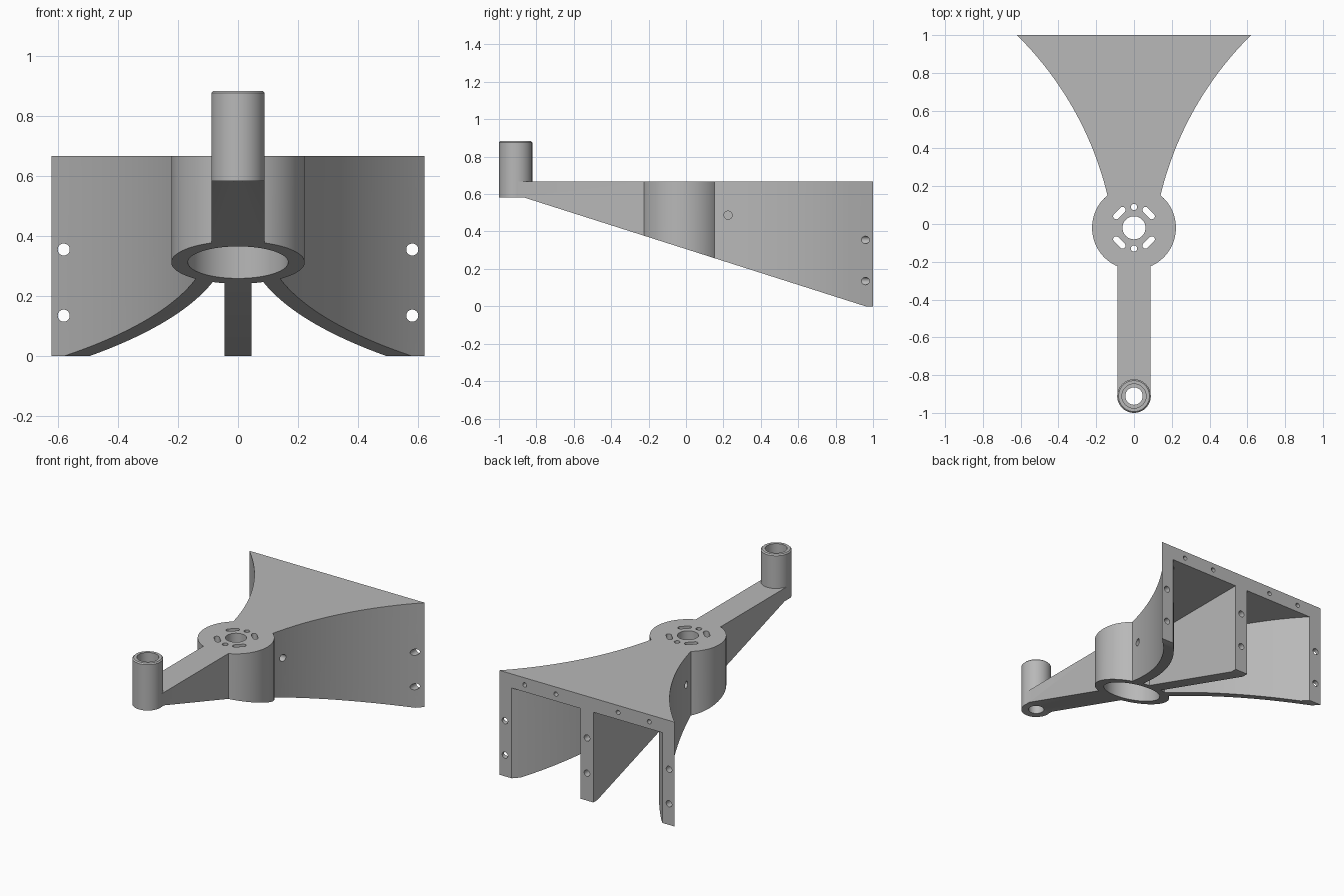
import bpy
import bmesh
from math import sin, cos, radians, pi
from mathutils import Matrix, Vector

if "Cube" in bpy.data.objects:
    bpy.data.objects.remove(bpy.data.objects["Cube"])

TOP = 0.667          # deck height
HUB_Y = -0.02        # hub centre
POST_Y = -0.911      # post centre
LOW = -0.1           # parts start below the sloped trim

grey = bpy.data.materials.new("plain grey")
grey.use_nodes = True
grey.diffuse_color = (0.48, 0.48, 0.48, 1)
grey.node_tree.nodes["Principled BSDF"].inputs["Base Color"].default_value = grey.diffuse_color


def make(name, bm):
    bmesh.ops.recalc_face_normals(bm, faces=bm.faces)
    mesh = bpy.data.meshes.new(name)
    bm.to_mesh(mesh)
    bm.free()
    mesh.materials.append(grey)
    obj = bpy.data.objects.new(name, mesh)
    bpy.context.collection.objects.link(obj)
    return obj


def prism(name, points, low, high, axis="z"):
    """Extrude a flat outline along z, or a (y, z) outline along x."""
    bm = bmesh.new()
    place = (lambda a, b: (a, b, low)) if axis == "z" else (lambda a, b: (low, a, b))
    face = bm.faces.new([bm.verts.new(place(a, b)) for a, b in points])
    new = bmesh.ops.extrude_face_region(bm, geom=[face])["geom"]
    step = Vector((0, 0, high - low)) if axis == "z" else Vector((high - low, 0, 0))
    bmesh.ops.translate(bm, vec=step, verts=[v for v in new if isinstance(v, bmesh.types.BMVert)])
    return make(name, bm)


def rod(name, start, end, radius, sides=32, bevel=0):
    """Cylinder between two points, with an optional bevelled end rim."""
    start, end = Vector(start), Vector(end)
    bm = bmesh.new()
    bmesh.ops.create_cone(bm, cap_ends=True, segments=sides, radius1=radius,
                          radius2=radius, depth=(end - start).length)
    if bevel:
        rim = [e for e in bm.edges if all(v.co.z > 0 for v in e.verts)]
        bmesh.ops.bevel(bm, geom=rim, offset=bevel, segments=1, affect="EDGES")
    turn = (end - start).to_track_quat("Z", "Y").to_matrix().to_4x4()
    bm.transform(Matrix.Translation((start + end) / 2) @ turn)
    return make(name, bm)


def combine(body, other, operation):
    mod = body.modifiers.new("join", "BOOLEAN")
    mod.operation, mod.object, mod.solver = operation, other, "EXACT"
    with bpy.context.temp_override(object=body, active_object=body):
        bpy.ops.object.modifier_apply(modifier=mod.name)
    bpy.data.objects.remove(other)


def arc(radius, first, last, count=28):
    """Concave side curve of the flared tail."""
    angles = [radians(first + (last - first) * i / count) for i in range(count + 1)]
    return [(1.862 + radius * cos(a), -0.262 + radius * sin(a)) for a in angles]


# Flared tail: concave sides, deck on top
side = [(0.14, 0)] + arc(1.7706, 166.5, 134.5)
side[-1] = (0.62, 1)
body = prism("bracket_body", side + [(-x, y) for x, y in reversed(side)], LOW, TOP)

# Hollow pockets on both sides of the middle rib
pocket = [(0.045, 0.119)] + arc(1.833, 168, 131)
pocket.append((0.045, pocket[-1][1]))
for s in (1, -1):
    combine(body, prism("pocket", [(s * x, y) for x, y in pocket], -0.5, TOP - 0.09), "DIFFERENCE")

# Hub, forward arm and upright post
combine(body, rod("hub", (0, HUB_Y, LOW), (0, HUB_Y, TOP), 0.222, 96), "UNION")
arm = [(-0.088, POST_Y), (0.088, POST_Y), (0.088, -0.1), (-0.088, -0.1)]
combine(body, prism("arm", arm, LOW, TOP), "UNION")
combine(body, rod("post", (0, POST_Y, LOW), (0, POST_Y, 0.883), 0.089, 64, 0.007), "UNION")

# Sloped underside
trim = [(-1.2, 0.583), (-0.87, 0.583), (0.96, 0), (1.2, 0), (1.2, -1), (-1.2, -1)]
combine(body, prism("slope", trim, -1, 1, "x"), "DIFFERENCE")


def drill(start, end, radius, sides=32):
    combine(body, rod("drill", start, end, radius, sides), "DIFFERENCE")


# Hub bore, shaft hole and post bore
drill((0, HUB_Y, -0.5), (0, HUB_Y, TOP - 0.08), 0.167, 96)
drill((0, HUB_Y, 0.4), (0, HUB_Y, 1), 0.061, 48)
drill((0, POST_Y, 0.3), (0, POST_Y, 1), 0.046, 48)
drill((0, POST_Y, TOP), (0, POST_Y, 1), 0.064, 48)

# Mounting holes and diagonal slots around the shaft
for s in (1, -1):
    drill((0, HUB_Y + s * 0.11, 0.5), (0, HUB_Y + s * 0.11, 0.8), 0.017)
for quarter in range(4):
    turn = pi / 4 + quarter * pi / 2
    outline = []
    for end, base in ((1, 0), (-1, pi)):
        for i in range(9):
            a = base + pi * i / 8
            u, v = 0.11 + 0.016 * cos(a + pi / 2 - pi / 2), end * 0.024 + 0.016 * sin(a)
            outline.append((u * cos(turn) - v * sin(turn),
                            HUB_Y + u * sin(turn) + v * cos(turn)))
    combine(body, prism("slot", outline, 0.5, 0.8), "DIFFERENCE")

# Screw holes in the back edge and wire holes in the side walls
for s in (1, -1):
    for z in (0.355, 0.135):
        drill((s * 0.58, 0.7, z), (s * 0.58, 1.1, z), 0.02)
    for x in (0.22, 0.44):
        drill((s * x, 0.9, 0.622), (s * x, 1.1, 0.622), 0.014)
    drill((s * 0.07, 0.225, 0.487), (s * 0.35, 0.225, 0.487), 0.022)
for z in (0.4, 0.175):
    drill((0, 0.85, z), (0, 1.1, z), 0.02)

# Smooth curved walls, crisp edges
bpy.ops.object.select_all(action="DESELECT")
body.select_set(True)
bpy.context.view_layer.objects.active = body
bpy.ops.object.shade_smooth_by_angle(angle=radians(30))
